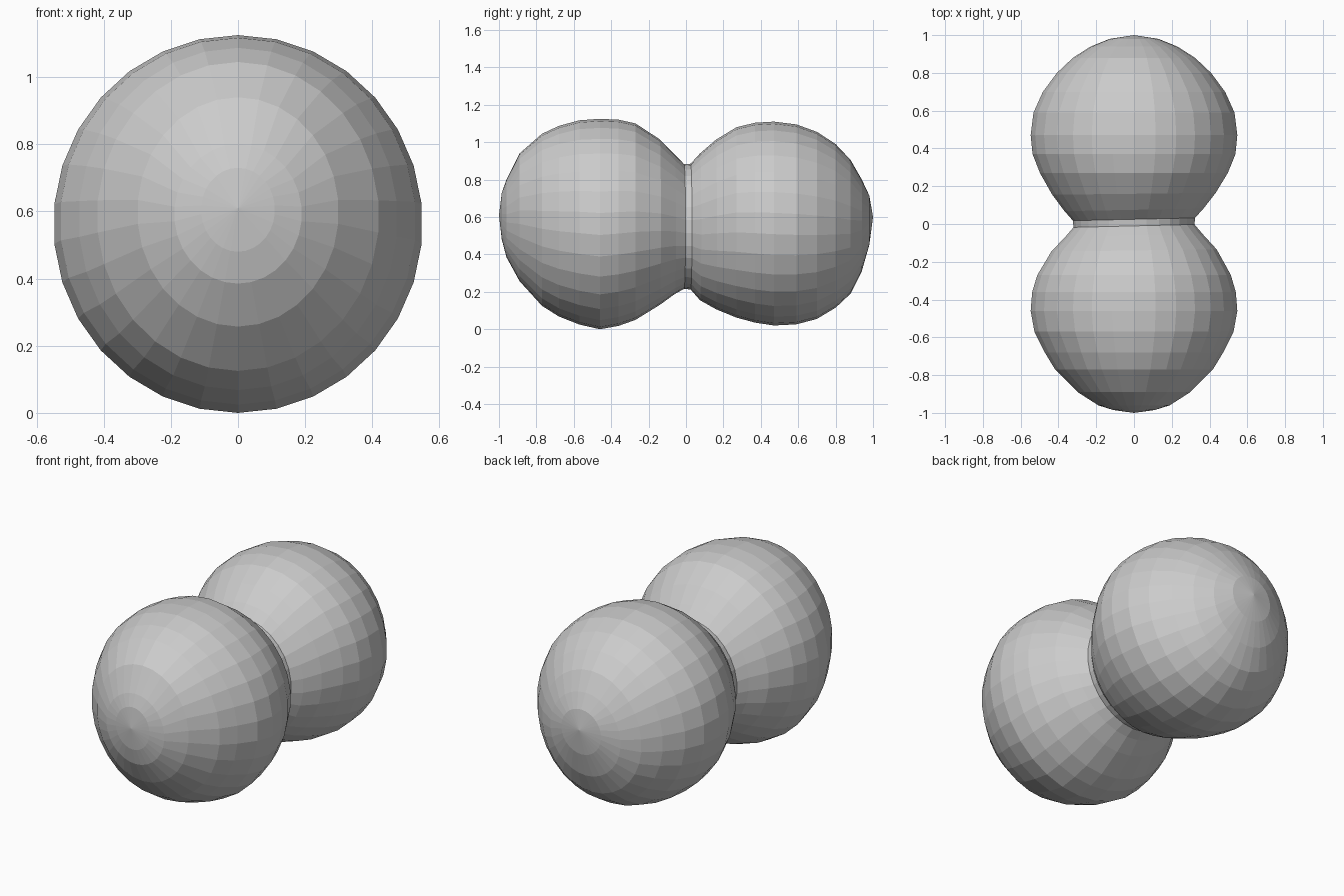
import bpy, bmesh, math

# Cross-section stations along y: (y, bottom z, top z, half width in x)
STATIONS = [
    (-0.985, 0.48, 0.73, 0.11), (-0.96, 0.385, 0.80, 0.19), (-0.89, 0.257, 0.94, 0.30),
    (-0.77, 0.125, 1.045, 0.42), (-0.68, 0.068, 1.087, 0.475), (-0.57, 0.025, 1.117, 0.53),
    (-0.46, 0.0, 1.125, 0.55), (-0.36, 0.018, 1.12, 0.542), (-0.27, 0.05, 1.10, 0.515),
    (-0.14, 0.13, 1.015, 0.44), (-0.06, 0.188, 0.935, 0.365), (-0.01, 0.216, 0.882, 0.322),
    (0.025, 0.212, 0.885, 0.325), (0.075, 0.155, 0.94, 0.37), (0.16, 0.107, 1.013, 0.435),
    (0.27, 0.062, 1.08, 0.50), (0.37, 0.035, 1.104, 0.54), (0.47, 0.02, 1.11, 0.55),
    (0.59, 0.026, 1.095, 0.535), (0.70, 0.055, 1.055, 0.485), (0.80, 0.115, 0.99, 0.41),
    (0.88, 0.19, 0.905, 0.325), (0.94, 0.31, 0.80, 0.23), (0.98, 0.45, 0.715, 0.13),
]
SIDES = 30

bm = bmesh.new()
rings = []
for y, lo, hi, w in STATIONS:
    zc, h = (lo + hi) / 2, (hi - lo) / 2
    tilt = 0.025 * max(0, 1 - abs(y) / 0.3)      # the waist leans slightly across x
    ring = []
    for i in range(SIDES):
        a = math.tau * i / SIDES + math.pi / 2
        x = w * math.cos(a)
        ring.append(bm.verts.new((x, y + tilt * x, zc + h * math.sin(a))))
    rings.append(ring)

# Skin between neighbouring rings
for a, b in zip(rings, rings[1:]):
    for i in range(SIDES):
        j = (i + 1) % SIDES
        bm.faces.new((a[i], a[j], b[j], b[i]))

# Rounded tips
for ring, tip in ((rings[0], (0, -1, 0.61)), (rings[-1], (0, 1, 0.6))):
    p = bm.verts.new(tip)
    for i in range(SIDES):
        bm.faces.new((ring[i], ring[(i + 1) % SIDES], p))

bmesh.ops.recalc_face_normals(bm, faces=bm.faces)
mesh = bpy.data.meshes.new("double_lobed_body")
bm.to_mesh(mesh)
bm.free()
bpy.context.collection.objects.link(bpy.data.objects.new("double_lobed_body", mesh))
